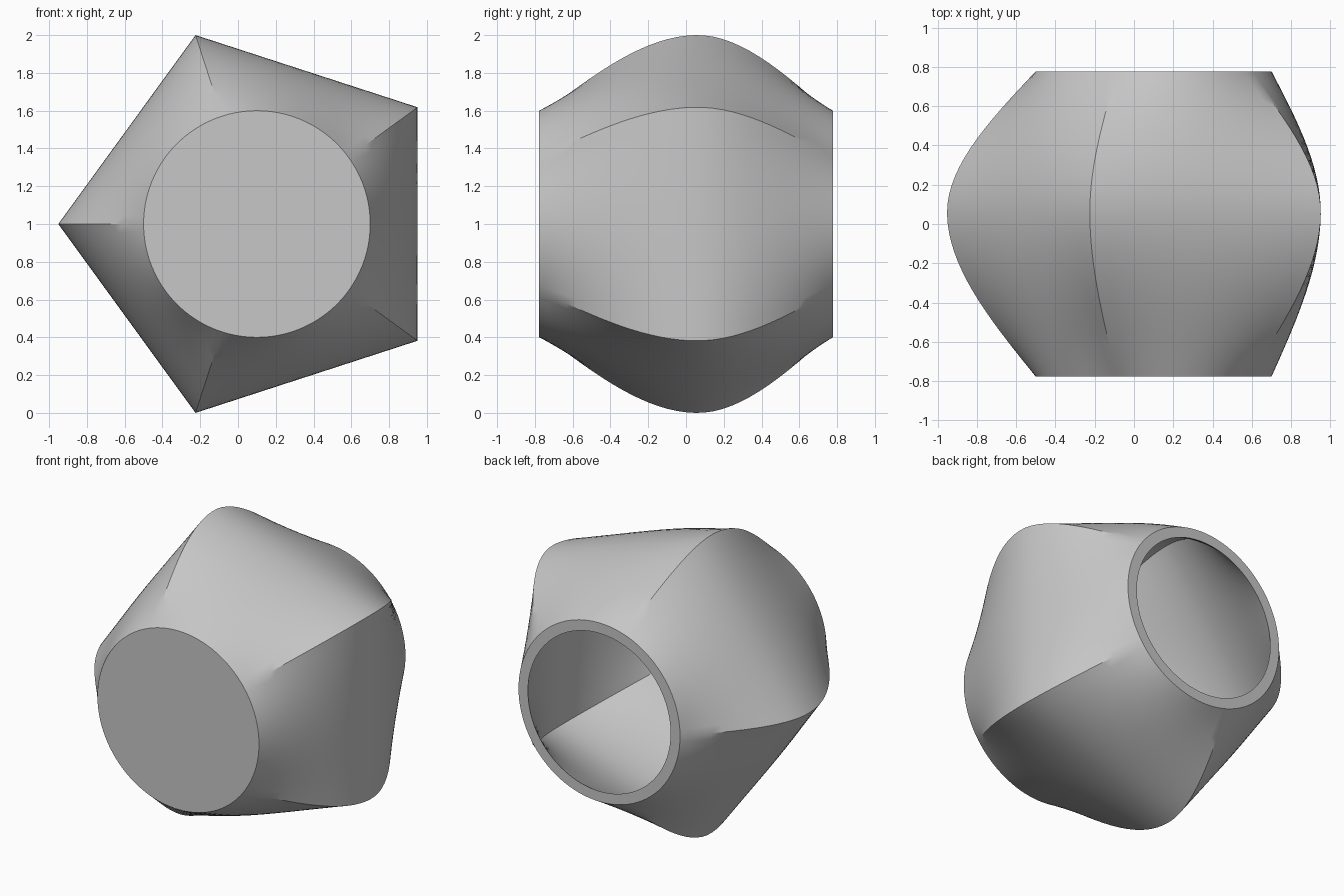
import bpy, bmesh, math

if "Cube" in bpy.data.objects:
    bpy.data.objects.remove(bpy.data.objects["Cube"], do_unlink=True)

CENTRE_X, CENTRE_Z = 0.1, 1.0
HALF_DEPTH = 0.777      # end sections
MID_Y = 0.06            # pentagon section
CIRCLE_R, PENTAGON_R = 0.6, 1.0515
WALL_RADIAL, FLOOR = 0.07, 0.06
PER_SIDE, RINGS = 20, 32

grey = bpy.data.materials.new("plain grey")
colour = (0.57, 0.57, 0.57, 1)
grey.diffuse_color = colour
grey.use_nodes = True
grey.node_tree.nodes["Principled BSDF"].inputs["Base Color"].default_value = colour


def section(bm, y, inset):
    """One ring of the loft: circle at the ends, pentagon in the middle."""
    end = HALF_DEPTH if y > MID_Y else -HALF_DEPTH
    t = (y - end) / (MID_Y - end)
    blend = 1.5 * t - 0.5 * t ** 3
    ring = []
    for side in range(5):
        for step in range(PER_SIDE):
            turn = math.radians(72 * step / PER_SIDE)
            flat = math.cos(math.radians(36)) / math.cos(turn - math.radians(36))
            r = (1 - blend) * (CIRCLE_R - inset) + blend * (PENTAGON_R - inset) * flat
            a = math.radians(36 + 72 * side) + turn
            ring.append(bm.verts.new((CENTRE_X + r * math.cos(a), y,
                                      CENTRE_Z + r * math.sin(a))))
    return ring


def bridge(bm, a, b):
    for i in range(len(a)):
        j = (i + 1) % len(a)
        bm.faces.new((a[i], a[j], b[j], b[i]))


def wall(bm, start, inset):
    """Loft from the closed front to the open back."""
    rings = [section(bm, start + (HALF_DEPTH - start) * i / RINGS, inset)
             for i in range(RINGS + 1)]
    for a, b in zip(rings, rings[1:]):
        bridge(bm, a, b)
    bm.faces.new(rings[0])
    return rings[-1]


# Hollow vessel: outer skin, inner skin and the flat rim joining them
bm = bmesh.new()
outer_rim = wall(bm, -HALF_DEPTH, 0)
inner_rim = wall(bm, -HALF_DEPTH + FLOOR, WALL_RADIAL)
bridge(bm, outer_rim, inner_rim)
bmesh.ops.recalc_face_normals(bm, faces=bm.faces)
mesh = bpy.data.meshes.new("pentagonal_vessel")
bm.to_mesh(mesh)
bm.free()
mesh.materials.append(grey)

vessel = bpy.data.objects.new("pentagonal_vessel", mesh)
bpy.context.collection.objects.link(vessel)
bpy.ops.object.select_all(action="DESELECT")
vessel.select_set(True)
bpy.context.view_layer.objects.active = vessel
bpy.ops.object.shade_smooth_by_angle(angle=math.radians(25))
